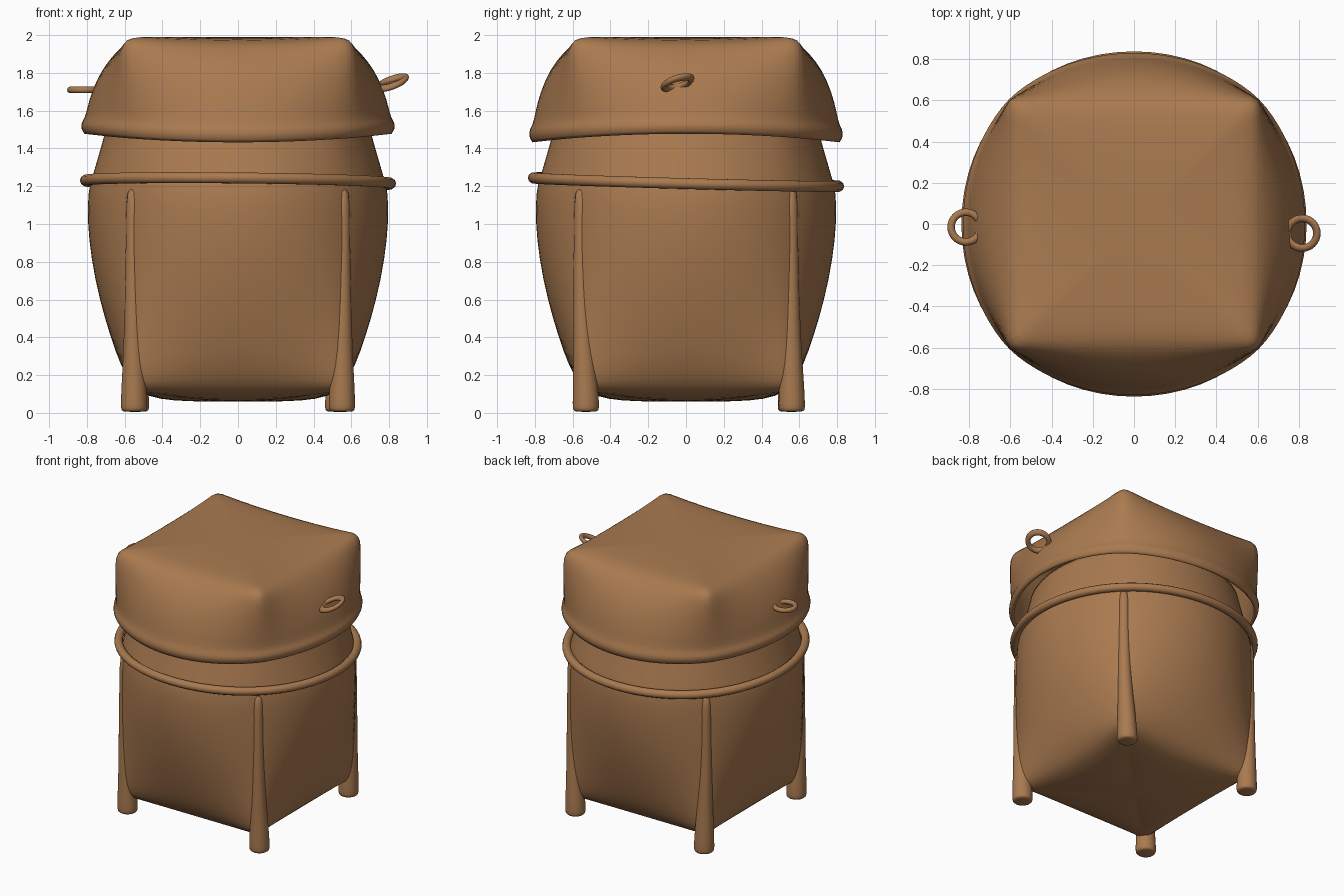
import bpy, bmesh, math
from mathutils import Vector

if "Cube" in bpy.data.objects:
    bpy.data.objects.remove(bpy.data.objects["Cube"])

mat = bpy.data.materials.new("woven_brown")
mat.diffuse_color = (0.40, 0.195, 0.08, 1)
mat.use_nodes = True
mat.node_tree.nodes["Principled BSDF"].inputs["Base Color"].default_value = mat.diffuse_color
N = 12  # segments per side of the round-to-square section


def finish(name, bm, subdiv=1):
    bmesh.ops.recalc_face_normals(bm, faces=bm.faces)
    me = bpy.data.meshes.new(name)
    bm.to_mesh(me)
    bm.free()
    ob = bpy.data.objects.new(name, me)
    bpy.context.collection.objects.link(ob)
    me.materials.append(mat)
    for p in me.polygons:
        p.use_smooth = True
    if subdiv:
        ob.modifiers.new("smooth", "SUBSURF").levels = subdiv
    return ob


def section(mid, corner, z_mid, z_corner):
    """Four arcs through (mid, 0) and the corners: circle to square."""
    pts, c45 = [], math.cos(math.pi / 4)
    for side in range(4):
        for i in range(N):
            s = -1 + 2 * i / N
            a = s * math.pi / 4
            x = corner + (mid - corner) * (math.cos(a) - c45) / (1 - c45)
            y = corner * math.sin(a) / c45
            z = z_mid + (z_corner - z_mid) * s * s
            for _ in range(side):
                x, y = -y, x
            pts.append(Vector((x, y, z)))
    return pts


def bridge(bm, rings, closed=False):
    n = len(rings[0])
    for k in range(len(rings) if closed else len(rings) - 1):
        a, b = rings[k], rings[(k + 1) % len(rings)]
        for i in range(n):
            bm.faces.new((a[i], a[(i + 1) % n], b[(i + 1) % n], b[i]))


def shell(name, pole_z, levels, thickness, warp=lambda p: 0):
    """Closed at the pole, open at the last level, walls grow inward."""
    bm = bmesh.new()
    rings = []
    for lv in levels:
        pts = section(*lv)
        rings.append([bm.verts.new(p + Vector((0, 0, warp(p)))) for p in pts])
    bridge(bm, rings)
    pole = bm.verts.new((0, 0, pole_z))
    r = rings[0]
    for i in range(len(r)):
        bm.faces.new((pole, r[i], r[(i + 1) % len(r)]))
    ob = finish(name, bm)
    s = ob.modifiers.new("wall", "SOLIDIFY")
    s.thickness = thickness
    s.offset = -1
    return ob


def ring(name, centre, R, r, fz=lambda x, y: 0, bulge=0.0, n=64, m=10):
    bm = bmesh.new()
    rings = []
    for i in range(n):
        a = 2 * math.pi * i / n
        loop = []
        for j in range(m):
            b = 2 * math.pi * j / m
            d = R + bulge * math.sin(2 * a) ** 2 + r * math.cos(b)
            x, y = d * math.cos(a), d * math.sin(a)
            loop.append(bm.verts.new((centre[0] + x, centre[1] + y,
                                      centre[2] + r * math.sin(b) + fz(x, y))))
        rings.append(loop)
    bridge(bm, rings, True)
    return finish(name, bm, 0)


# basket body: square base, round shoulder, narrowing neck
shell("basket_body", 0.06, [
    (0.25, 0.25, 0.06, 0.075), (0.42, 0.43, 0.07, 0.10), (0.53, 0.54, 0.11, 0.115),
    (0.58, 0.57, 0.18, 0.15), (0.625, 0.577, 0.26, 0.24), (0.675, 0.577, 0.40, 0.40),
    (0.735, 0.577, 0.60, 0.60), (0.78, 0.577, 0.82, 0.82), (0.80, 0.575, 1.02, 1.02),
    (0.795, 0.57, 1.18, 1.18), (0.775, 0.56, 1.24, 1.24), (0.735, 0.537, 1.38, 1.38),
    (0.70, 0.515, 1.50, 1.50), (0.69, 0.505, 1.56, 1.56)], 0.02)

# lid: round lip, square top with raised corners
shell("lid", 1.99, [
    (0.20, 0.20, 1.99, 1.99), (0.40, 0.40, 1.985, 1.992), (0.53, 0.54, 1.975, 1.993),
    (0.60, 0.595, 1.95, 1.982), (0.655, 0.612, 1.90, 1.935), (0.72, 0.612, 1.82, 1.84),
    (0.775, 0.605, 1.70, 1.70), (0.80, 0.60, 1.60, 1.60), (0.812, 0.598, 1.545, 1.545),
    (0.83, 0.608, 1.52, 1.52), (0.835, 0.61, 1.485, 1.485), (0.815, 0.595, 1.455, 1.455)],
    0.02, lambda p: 0.03 * (p.x ** 2 - p.y ** 2) * max(0, (1.8 - p.z) / 0.3))

# shoulder hoop, slightly tilted
ring("shoulder_hoop", (0, 0, 1.222), 0.807, 0.03,
     lambda x, y: -0.027 * y - 0.01 * x, 0.01)

# corner legs running up as ribs to the hoop
for lx, ly, nm in ((-0.55, -0.53, "front_left"), (0.55, -0.53, "front_right"),
                   (0.53, 0.56, "back_right"), (-0.54, 0.555, "back_left")):
    bm = bmesh.new()
    rings = []
    # t blends from the foot position to the rib position
    for t, r, z in ((0, 0.055, 0.005), (0, 0.07, 0.013), (0, 0.072, 0.04),
                    (0.1, 0.068, 0.14), (0.3, 0.06, 0.26), (0.7, 0.05, 0.45),
                    (1, 0.042, 0.75), (1, 0.038, 1.0), (1, 0.038, 1.21)):
        cx = lx + t * (math.copysign(0.555, lx) - lx)
        cy = ly + t * (math.copysign(0.555, ly) - ly)
        rings.append([bm.verts.new((cx + r * math.cos(2 * math.pi * i / 16),
                                    cy + r * math.sin(2 * math.pi * i / 16), z))
                      for i in range(16)])
    bridge(bm, rings)
    bm.faces.new(rings[0])
    bm.faces.new(rings[-1])
    finish(nm + "_leg", bm)

# small loop handles, inner half hidden in the lid
ring("left_handle", (-0.815, -0.015, 1.71), 0.072, 0.018, n=32)
ring("right_handle", (0.815, -0.045, 1.748), 0.072, 0.018,
     lambda x, y: 0.27 * y + 0.33 * x, n=32)
